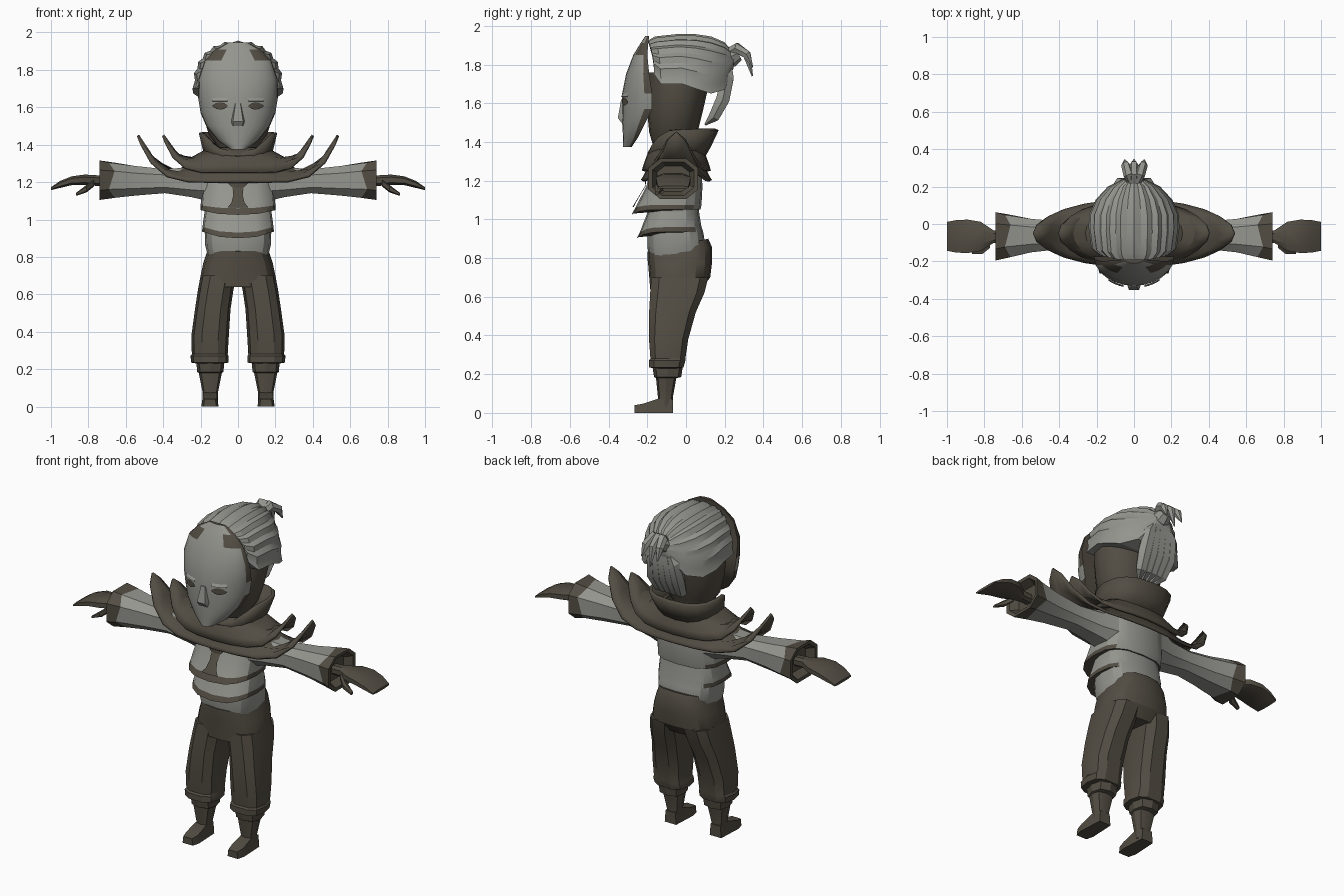
import bpy, bmesh, math
from mathutils import Vector
from math import sin, cos, pi, radians

if "Cube" in bpy.data.objects:
    bpy.data.objects.remove(bpy.data.objects["Cube"])


def material(name, rgb):
    m = bpy.data.materials.new(name)
    m.diffuse_color = (*rgb, 1)
    m.use_nodes = True
    m.node_tree.nodes["Principled BSDF"].inputs["Base Color"].default_value = m.diffuse_color
    return m


MATS = [material("dark brown", (0.085, 0.074, 0.056)), material("pale grey", (0.30, 0.30, 0.275))]
DARK, PALE = 0, 1


def loft(name, rings, color, closed=True, caps=True, thick=0):
    """Skin a list of point rings; color is an index or rule(centre, row, column)."""
    bm = bmesh.new()
    rows = [[bm.verts.new(p) for p in r] for r in rings]
    n = len(rows[0])
    rule = color if callable(color) else (lambda c, j, i: color)

    def face(vs, j, i):
        f = bm.faces.new(vs)
        f.material_index = rule(f.calc_center_median(), j, i)

    for j in range(len(rows) - 1):
        for i in range(n if closed else n - 1):
            k = (i + 1) % n
            face((rows[j][i], rows[j][k], rows[j + 1][k], rows[j + 1][i]), j, i)
    if caps:
        face(rows[0][::-1], -1, 0)
        face(rows[-1], -2, 0)
    bmesh.ops.recalc_face_normals(bm, faces=bm.faces)
    me = bpy.data.meshes.new(name)
    bm.to_mesh(me)
    bm.free()
    for m in MATS:
        me.materials.append(m)
    ob = bpy.data.objects.new(name, me)
    bpy.context.collection.objects.link(ob)
    if thick:
        mod = ob.modifiers.new("thickness", "SOLIDIFY")
        mod.thickness = thick
        mod.offset = 0
    return ob


def spow(v, p):
    return math.copysign(abs(v) ** p, v)


def ring(z, cx, rx, yf, yb, n=16, p=0.7, tilt=0, dip=0):
    """Rounded-box ring at height z; tilt raises the back, dip lowers the front."""
    pts = []
    for i in range(n):
        t = 2 * pi * i / n
        s = spow(sin(t), p)
        pts.append((cx + rx * spow(cos(t), p), (yf + yb) / 2 + (yb - yf) / 2 * s,
                    z + tilt * s - dip * max(0, -sin(t)) ** 3))
    return pts


def ring_x(s, x, cy, cz, ry, rz, n=8, p=0.75, jag=0):
    """Rounded-box ring across an arm at distance x, mirrored by s."""
    return [(s * (x + jag * (-1) ** i), cy + ry * spow(cos(2 * pi * (i + .5) / n), p),
             cz + rz * spow(sin(2 * pi * (i + .5) / n), p)) for i in range(n)]


def strand(name, pts, radii, color, n=6):
    """Tapered tube along a path."""
    pts = [Vector(p) for p in pts]
    rings = []
    for k, (p, r) in enumerate(zip(pts, radii)):
        d = (pts[min(k + 1, len(pts) - 1)] - pts[max(k - 1, 0)]).normalized()
        u = (Vector((1, 0, 0)) - d * d.x).normalized()
        v = d.cross(u)
        rings.append([p + r * (u * cos(2 * pi * i / n) + v * sin(2 * pi * i / n)) for i in range(n)])
    return loft(name, rings, color)


# Head: dark skull and neck
loft("skull", [ring(z, 0, rx, yf, yb, p=0.9) for z, rx, yf, yb in [
    (1.28, .09, -.14, .03), (1.38, .10, -.17, .03), (1.45, .155, -.19, .06), (1.55, .185, -.2, .085),
    (1.66, .205, -.2, .11), (1.76, .20, -.2, .13)]], DARK)

# Face: half-ellipse rows, with a dark hairline on its edge
FACE = [(1.375, .04, -.325, -.28), (1.42, .105, -.325, -.25), (1.50, .17, -.33, -.21),
        (1.57, .20, -.33, -.175), (1.65, .213, -.33, -.175), (1.75, .212, -.31, -.19),
        (1.85, .178, -.272, -.2), (1.91, .12, -.235, -.195), (1.947, .05, -.21, -.19)]


def face_color(c, j, i):
    if j < 0 or i == 12 or (i in (0, 11) and j in (0, 1, 2, 4, 5, 6)):
        return DARK
    return DARK if c.z > 1.865 and .07 < abs(c.x) < .14 else PALE


loft("face", [[(w * sin(radians(a)), yb + (yf - yb) * cos(radians(a)), z) for a in range(-90, 91, 15)]
              for z, w, yf, yb in FACE], face_color)


def face_y(x):
    return -.175 - .155 * math.sqrt(1 - (x / .207) ** 2)


# Nose, brows and eyes
loft("nose", [[(-w, back, z), (-w * .6, y, z), (w * .6, y, z), (w, back, z)] for z, w, y, back in [
    (1.50, .04, -.335, -.30), (1.525, .045, -.352, -.30), (1.62, .022, -.335, -.30)]], PALE)
for s in (-1, 1):
    xs = (.055, .075, .095, .115, .135)
    loft("eye", [[(s * x, face_y(x) - .007, 1.607 + k * h) for x, h in zip(xs, (.004, .016, .02, .016, .004))]
                 for k in (-1, 1)], DARK, closed=False, caps=False)
    loft("brow", [[(s * x, face_y(x) - o, z) for x in xs] for o, z in
                  [(.002, 1.632), (.012, 1.634), (.002, 1.65)]], PALE, closed=False, caps=False)

# Hair cap: corrugated arcs swept back to the bun
hair = []
for y, rx, zt, zb in [(-.195, .185, 1.925, 1.75), (-.16, .228, 1.945, 1.70), (-.05, .243, 1.957, 1.70),
                      (.05, .24, 1.957, 1.675), (.13, .205, 1.945, 1.65), (.2, .14, 1.915, 1.67), (.245, .05, 1.86, 1.78)]:
    row = []
    for i in range(25):
        a, g = pi * i / 24, 1 - .045 * (i % 2)
        row.append((rx * g * spow(cos(a), .9), y - .03 * cos(a) ** 2 * (y < 0) * -1,
                    zb + (zt - zb) * g * sin(a) ** .85))
    hair.append(row)
loft("hair_cap", hair, PALE)

# Bun, top tuft and hanging lock
strand("hair_tie", [(0, .19, 1.82), (0, .23, 1.84), (0, .27, 1.86)], [.045, .055, .04], PALE, 8)
for x in (-.045, 0, .05):
    strand("bun_tuft", [(0, .2, 1.85), (x * .6, .265, 1.885), (x, .315, 1.85), (x * 1.1, .343, 1.74 + abs(x))],
           [.025, .03, .024, .004], PALE)
for k in (-2, -1, 0, 1, 2):
    strand("hanging_lock", [(k * .012, .21, 1.82), (k * .036, .215, 1.73), (k * .042, .19, 1.62),
                            (k * .036, .145, 1.53), (k * .025, .1, 1.49)], [.025, .036, .04, .032, .006], PALE)

# Torso core and the two flared tunic layers with dark trim
loft("torso", [ring(z, 0, rx, yf, yb) for z, rx, yf, yb in [
    (.80, .16, -.19, .09), (.86, .175, -.2, .1), (.93, .178, -.2, .09), (1.03, .178, -.19, .06),
    (1.15, .19, -.19, .08), (1.25, .19, -.18, .085), (1.34, .15, -.16, .07)]], PALE)


def trim(c, j, i):
    return DARK if j in (2, -2) and c.y < .03 else PALE


loft("upper_tunic", [ring(z, 0, rx, yf, yb, dip=d) for z, rx, yf, yb, d in [
    (1.25, .185, -.185, .08, 0), (1.17, .192, -.205, .085, 0), (1.075, .2, -.262, .08, .015),
    (1.05, .202, -.28, .075, .025)]], trim)
loft("lower_tunic", [ring(z, 0, rx, yf, yb, dip=d) for z, rx, yf, yb, d in [
    (1.06, .175, -.19, .065, 0), (1.02, .182, -.205, .07, 0), (.96, .19, -.24, .08, .03),
    (.935, .192, -.255, .085, .035)]], trim)

# Dark Y-shaped chest panel
loft("chest_panel", [[(x * w, -.213 - max(0, 1.17 - z) * .6 + .12 * abs(x * w), z) for x in (-1, 0, 1)]
                     for z, w in [(1.065, .055), (1.09, .035), (1.13, .025), (1.17, .03), (1.2, .06), (1.23, .07)]],
     DARK, closed=False, caps=False)


# Mantle: two dished layers whose shoulder ends sweep up to points
def dish(name, rows):
    loft(name, [[(rx * cos(t), cy + ry * sin(t), z + rise * abs(cos(t)) ** 6)
                 for t in (2 * pi * i / 24 for i in range(24))] for rx, cy, ry, z, rise in rows],
         DARK, caps=False, thick=.014)


dish("lower_mantle", [(.17, -.05, .12, 1.32, 0), (.36, -.05, .15, 1.25, 0), (.46, -.05, .168, 1.215, .12),
                      (.535, -.05, .178, 1.20, .25)])
dish("upper_mantle", [(.15, -.05, .12, 1.38, 0), (.26, -.05, .145, 1.33, -.01), (.33, -.05, .16, 1.29, .06),
                      (.40, -.05, .172, 1.25, .20)])

# Flared collar, lower at the front
collar = []
for rx, yf, yb, z, d in [(.15, -.18, .08, 1.31, 0), (.18, -.19, .12, 1.38, .04), (.20, -.18, .16, 1.465, .11)]:
    collar.append(ring(z, 0, rx, yf, yb, p=.8, dip=d))
loft("collar", collar, DARK, caps=False, thick=.02)

# Trousers seat
loft("trouser_seat", [ring(z, 0, rx, yf, yb, tilt=t) for z, rx, yf, yb, t in [
    (.64, .20, -.185, .08, 0), (.70, .2, -.19, .125, 0), (.77, .185, -.195, .135, .01),
    (.83, .165, -.2, .135, .025), (.865, .155, -.2, .115, .035)]], DARK)

for s in (-1, 1):
    # Trouser leg with cuff
    loft("trouser_leg", [ring(z, s * cx, rx, yf, yb, n=10) for z, cx, rx, yf, yb in [
        (.23, .15, .07, -.16, -.03), (.235, .15, .1, -.195, -.01), (.27, .152, .102, -.195, 0),
        (.28, .151, .096, -.187, 0), (.38, .149, .1, -.195, .015), (.52, .135, .095, -.195, .055),
        (.62, .12, .095, -.19, .10), (.70, .105, .095, -.185, .12)]], DARK)
    # Boot shaft and foot
    loft("boot_shaft", [ring(z, s * .148, rx, yf, yb, n=8) for z, rx, yf, yb in [
        (.02, .04, -.14, -.068), (.08, .042, -.145, -.068), (.18, .062, -.155, -.05),
        (.185, .07, -.165, -.025), (.25, .076, -.175, -.015)]], DARK)
    loft("foot", [[(s * (.15 - w), y, 0), (s * (.15 + w), y, 0), (s * (.15 + w * .85), y, h),
                   (s * (.15 - w * .85), y, h)] for y, w, h in [
        (-.265, .034, .04), (-.22, .046, .048), (-.14, .042, .075), (-.066, .038, .07)]], DARK)
    # Sleeve with ragged dark cuff and hollow opening
    loft("sleeve", [ring_x(s, *r) for r in [
        (.15, -.05, 1.21, .11, .12), (.25, -.055, 1.2, .09, .085), (.39, -.06, 1.205, .078, .068),
        (.55, -.062, 1.207, .095, .084)]] + [ring_x(s, .675, -.064, 1.21, .12, .1, jag=.015)] +
        [ring_x(s, *r) for r in [(.74, -.066, 1.21, .137, .112), (.738, -.066, 1.21, .115, .092),
                                 (.69, -.066, 1.21, .09, .07)]],
        lambda c, j, i: DARK if j >= 4 or j == -2 else PALE)
    # Hand and thumb
    loft("hand", [ring_x(s, *r) for r in [
        (.68, -.068, 1.205, .03, .028), (.75, -.068, 1.208, .035, .03), (.82, -.066, 1.212, .083, .03),
        (.89, -.066, 1.207, .095, .025), (.95, -.066, 1.188, .092, .02), (1.0, -.066, 1.165, .082, .008)]], DARK)
    loft("thumb", [ring_x(s, *r, n=6) for r in [
        (.77, -.11, 1.195, .02, .018), (.81, -.14, 1.165, .022, .02), (.865, -.15, 1.135, .012, .008)]], DARK)

# Smooth gentle bends, keep sharp folds
for ob in bpy.context.scene.objects:
    ob.select_set(True)
    bpy.context.view_layer.objects.active = ob
bpy.ops.object.shade_smooth_by_angle(angle=radians(28))
